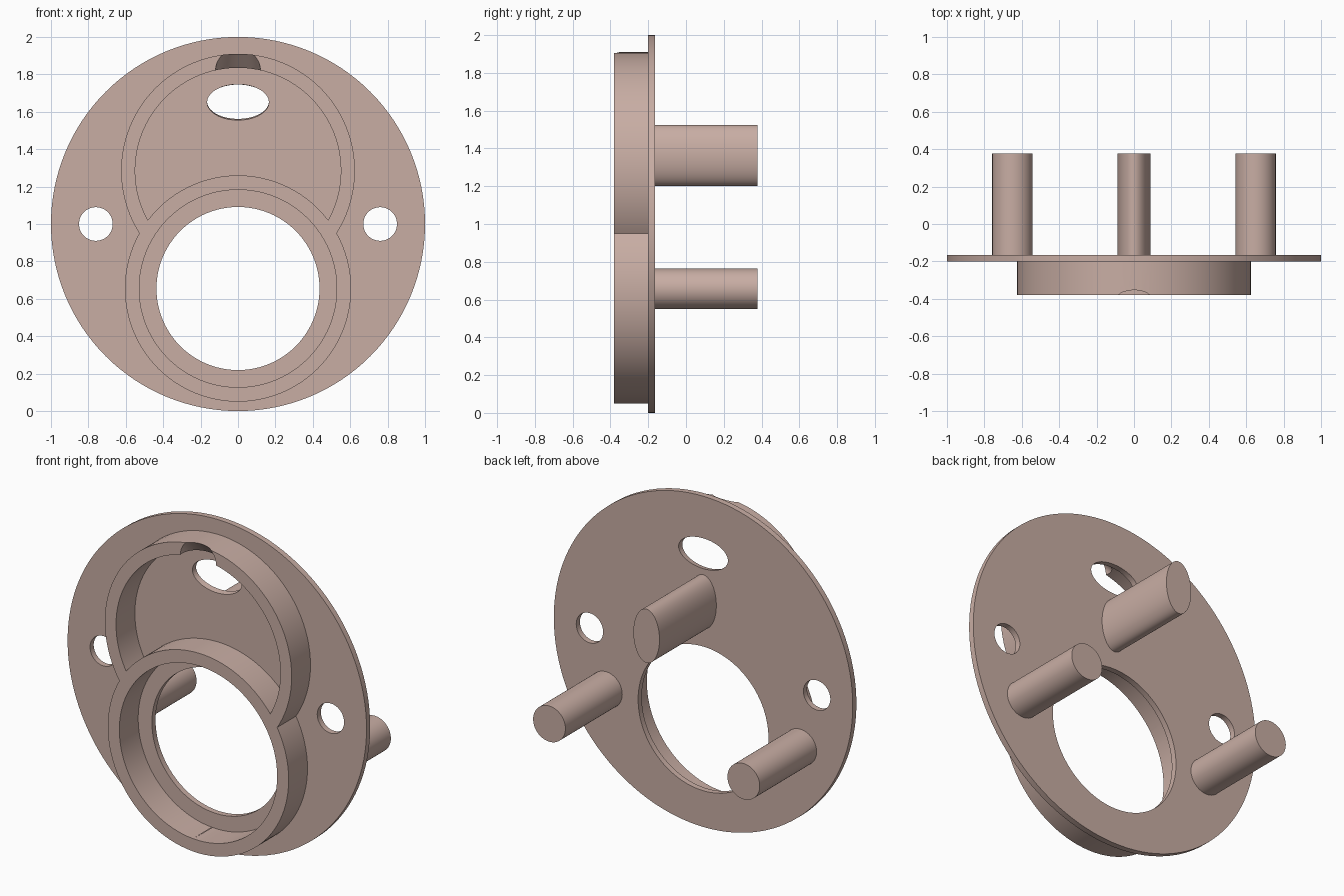
import bpy, bmesh, math

if "Cube" in bpy.data.objects:
    bpy.data.objects.remove(bpy.data.objects["Cube"])

clay = bpy.data.materials.new("dusty_beige")
clay.diffuse_color = (0.58, 0.42, 0.37, 1)
clay.use_nodes = True
clay.node_tree.nodes["Principled BSDF"].inputs["Base Color"].default_value = clay.diffuse_color

PLATE_FRONT, PLATE_BACK = -0.20, -0.165
RIM_FRONT, PEG_END = -0.38, 0.378


def loft(name, rings, n=96):
    """Solid along y through elliptical rings (y, x, z, rx, rz)."""
    bm = bmesh.new()
    loops = []
    for y, x, z, rx, rz in rings:
        loops.append([bm.verts.new((x + rx * math.cos(2 * math.pi * i / n), y,
                                    z + rz * math.sin(2 * math.pi * i / n)))
                      for i in range(n)])
    for a, b in zip(loops, loops[1:]):
        for i in range(n):
            j = (i + 1) % n
            bm.faces.new((a[i], a[j], b[j], b[i]))
    bm.faces.new(loops[0])
    bm.faces.new(loops[-1])
    bmesh.ops.recalc_face_normals(bm, faces=bm.faces)
    mesh = bpy.data.meshes.new(name)
    bm.to_mesh(mesh)
    bm.free()
    mesh.materials.append(clay)
    ob = bpy.data.objects.new(name, mesh)
    bpy.context.collection.objects.link(ob)
    return ob


def cylinder(name, y0, y1, x, z, rx, rz=None, n=96):
    rz = rz or rx
    return loft(name, [(y0, x, z, rx, rz), (y1, x, z, rx, rz)], n)


def combine(ob, tool, operation):
    mod = ob.modifiers.new("combine", 'BOOLEAN')
    mod.operation, mod.object, mod.solver = operation, tool, 'EXACT'
    bpy.context.view_layer.update()
    with bpy.context.temp_override(object=ob, active_object=ob):
        bpy.ops.object.modifier_apply(modifier=mod.name)
    bpy.data.objects.remove(tool)


def smooth(ob):
    bpy.ops.object.select_all(action='DESELECT')
    ob.select_set(True)
    bpy.context.view_layer.objects.active = ob
    bpy.ops.object.shade_smooth_by_angle(angle=math.radians(30))


# Figure-eight rim: upper collar, then lower collar over it
rim = cylinder("rim", RIM_FRONT, -0.18, 0, 1.285, 0.625)
combine(rim, cylinder("upper_pocket", -0.6, 0, 0, 1.285, 0.55), 'DIFFERENCE')
combine(rim, cylinder("lower_collar", RIM_FRONT, -0.18, 0, 0.655, 0.605), 'UNION')
combine(rim, cylinder("lower_pocket", -0.6, 0, 0, 0.655, 0.528), 'DIFFERENCE')

# Round flange plate carrying the rim
flange = cylinder("flange", PLATE_FRONT, PLATE_BACK, 0, 1.0, 1.0, n=128)
combine(flange, rim, 'UNION')

# Main bore, two bolt holes, oval slot
combine(flange, cylinder("bore", -0.6, 0, 0, 0.655, 0.436), 'DIFFERENCE')
for side in (-1, 1):
    combine(flange, cylinder("bolt_hole", -0.6, 0, side * 0.76, 1.0, 0.09, n=48), 'DIFFERENCE')
combine(flange, loft("oval_slot", [(-0.21, 0, 1.65, 0.165, 0.097),
                                   (-0.15, 0, 1.655, 0.165, 0.09)], 64), 'DIFFERENCE')

# Slanted relief cut in the top of the rim, in line with the slot
combine(flange, loft("relief", [(-0.205, 0, 1.655, 0.16, 0.095),
                                (-0.38, 0, 1.82, 0.12, 0.118),
                                (-0.42, 0, 1.858, 0.11, 0.123)], 64), 'DIFFERENCE')
smooth(flange)

# Rear pegs: one oval in the middle, two round at the sides
smooth(cylinder("middle_peg", PLATE_BACK, PEG_END, 0, 1.3625, 0.0875, 0.1625, 64))
for side, label in ((-1, "left"), (1, "right")):
    smooth(cylinder(label + "_peg", PLATE_BACK, PEG_END, side * 0.65, 0.657, 0.108, n=64))
